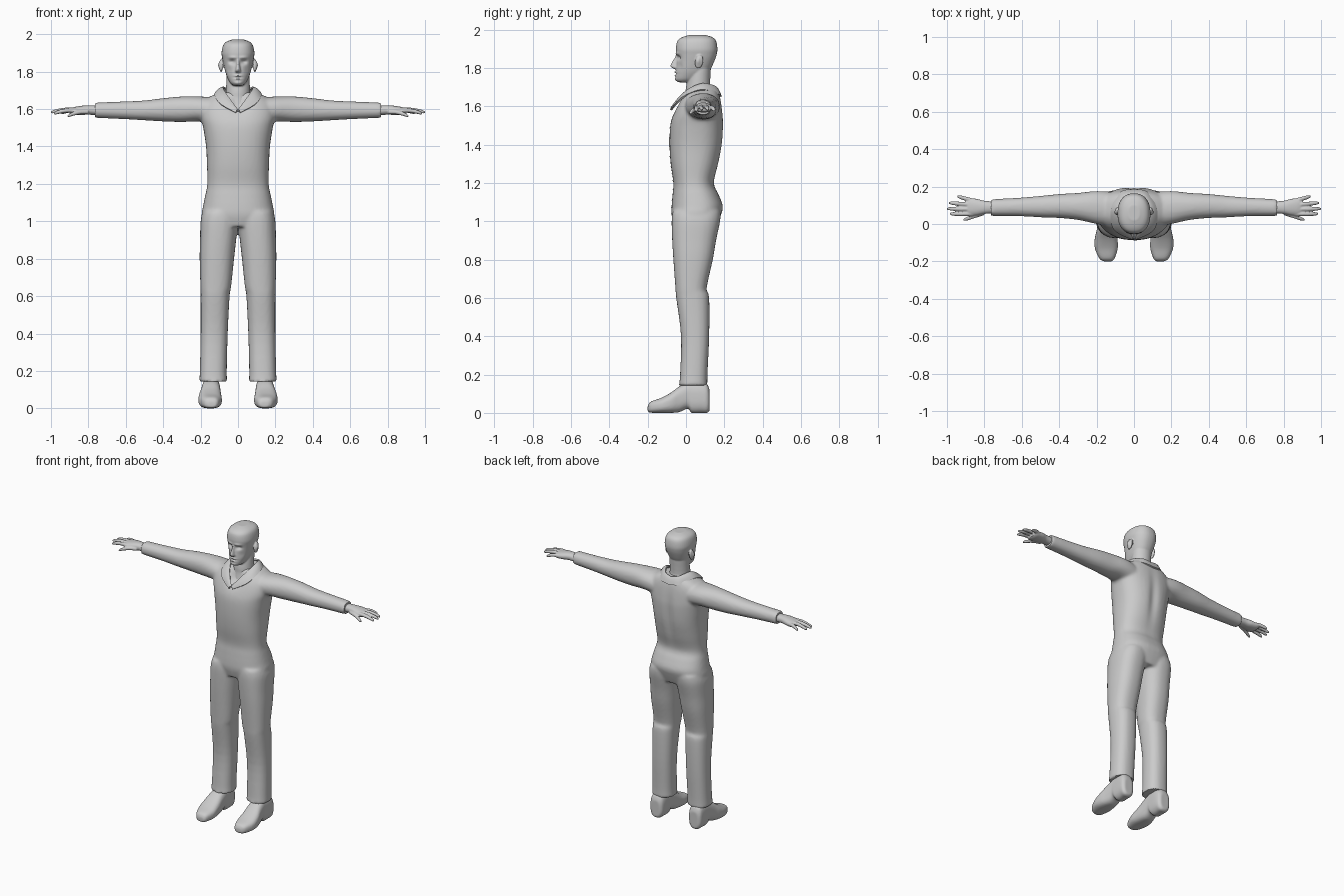
import bpy, bmesh
from math import cos, sin, pi, exp, copysign, radians
from mathutils import Vector, Matrix

default = bpy.data.objects.get("Cube")
if default:
    bpy.data.objects.remove(default, do_unlink=True)

grey = bpy.data.materials.new("plain grey")
grey.use_nodes = True
grey.diffuse_color = (0.6, 0.6, 0.6, 1)
grey.node_tree.nodes["Principled BSDF"].inputs["Base Color"].default_value = grey.diffuse_color

# Order in which (along, first, second) becomes x, y, z
UP = lambda t, a, b: (a, b, t)
SIDEWAYS = lambda t, a, b: (t, b, a)
FORWARD = lambda t, a, b: (a, t, b)


def smooth_path(rows, steps=4):
    """Catmull-Rom interpolation between neighbouring sections."""
    rows = [Vector(r) for r in rows]
    ends = [rows[0]] + rows + [rows[-1]]
    out = []
    for p, q, r, s in zip(ends, ends[1:], ends[2:], ends[3:]):
        for k in range(steps):
            u = k / steps
            out.append(q + (r - p) * u / 2 + (p - q * 2.5 + r * 2 - s / 2) * u * u
                       + ((q - r) * 3 + s - p) * u ** 3 / 2)
    return out + [rows[-1]]


def loft(bm, rows, axis, side=1, power=2.2, sides=40):
    """Closed skin over sections (along, a_min, a_max, b_min, b_max)."""
    rings = []
    for t, a0, a1, b0, b1 in smooth_path(rows):
        ring = []
        for i in range(sides):
            c, s = cos(2 * pi * i / sides), sin(2 * pi * i / sides)
            a = (a0 + a1) / 2 + (a1 - a0) / 2 * copysign(abs(c) ** (2 / power), c)
            b = (b0 + b1) / 2 + (b1 - b0) / 2 * copysign(abs(s) ** (2 / power), s)
            x, y, z = axis(t, a, b)
            ring.append(bm.verts.new((x * side, y, z)))
        rings.append(ring)
    faces = [bm.faces.new(rings[0]), bm.faces.new(rings[-1])]
    for low, high in zip(rings, rings[1:]):
        for i in range(sides):
            j = (i + 1) % sides
            faces.append(bm.faces.new((low[i], low[j], high[j], high[i])))
    bmesh.ops.recalc_face_normals(bm, faces=faces)


def ball(bm, centre, radii, tilt=0):
    place = Matrix.Translation(centre) @ Matrix.Rotation(tilt, 4, 'X') @ Matrix.Diagonal((*radii, 1))
    bmesh.ops.create_uvsphere(bm, u_segments=20, v_segments=12, radius=1, matrix=place)


def bake(obj, angle=40):
    bpy.ops.object.select_all(action='DESELECT')
    obj.select_set(True)
    bpy.context.view_layer.objects.active = obj
    for mod in list(obj.modifiers):
        bpy.ops.object.modifier_apply(modifier=mod.name)
    bpy.ops.object.shade_smooth_by_angle(angle=radians(angle))


def make(name, bm):
    mesh = bpy.data.meshes.new(name)
    bm.to_mesh(mesh)
    bm.free()
    obj = bpy.data.objects.new(name, mesh)
    bpy.context.collection.objects.link(obj)
    mesh.materials.append(grey)
    return obj


def fuse(name, bm, voxel, rounds):
    """Merge overlapping volumes into one smooth skin."""
    obj = make(name, bm)
    remesh = obj.modifiers.new("fuse", 'REMESH')
    remesh.mode = 'VOXEL'
    remesh.voxel_size = voxel
    relax = obj.modifiers.new("relax", 'SMOOTH')
    relax.iterations = rounds
    bake(obj)
    return obj


def sculpt(obj, strokes):
    """Push the skin softly around points, on both sides: (centre, radii, push)."""
    for centre, radii, push in strokes:
        for v in obj.data.vertices:
            p = Vector((abs(v.co.x), v.co.y, v.co.z))
            d = sum(((p[i] - centre[i]) / radii[i]) ** 2 for i in range(3))
            if d < 6:
                w = exp(-d)
                v.co += Vector((copysign(push[0], v.co.x), push[1], push[2])) * w


# Coverall: torso, sleeves and trouser legs
torso = [(.97, .17, -.06, .16), (1.03, .194, -.075, .182), (1.08, .187, -.075, .192),
         (1.14, .175, -.07, .17), (1.2, .164, -.066, .146), (1.3, .166, -.08, .17),
         (1.4, .171, -.086, .19), (1.5, .186, -.082, .196), (1.56, .2, -.066, .192),
         (1.62, .195, -.04, .184), (1.66, .16, -.015, .175), (1.69, .1, .01, .165)]
sleeve = [(.1, 1.51, 1.66, -.02, .17), (.2, 1.533, 1.667, 0, .176), (.3, 1.531, 1.667, .022, .166),
          (.4, 1.534, 1.658, .032, .16), (.5, 1.54, 1.646, .036, .15), (.62, 1.547, 1.64, .042, .14),
          (.765, 1.553, 1.635, .043, .132)]
trouser = [(.143, .058, .207, -.037, .112), (.2, .06, .204, -.031, .112), (.4, .055, .2, -.026, .121),
           (.6, .045, .2, -.051, .121), (.65, .037, .201, -.055, .108), (.8, .021, .205, -.066, .14),
           (.9, .01, .203, -.072, .157), (1, -.002, .2, -.075, .178), (1.05, 0, .188, -.07, .18)]
bm = bmesh.new()
loft(bm, [(z, -w, w, f, b) for z, w, f, b in torso], UP, power=2.4)
for side in (1, -1):
    loft(bm, sleeve, SIDEWAYS, side)
    loft(bm, trouser, UP, side, power=2.4)
coverall = fuse("coverall", bm, .009, 5)
sculpt(coverall, [((0, .2, 1.42), (.03, .06, .16), (0, -.012, 0)),
                  ((0, -.05, 1.64), (.05, .06, .05), (0, .025, -.01))])
bake(coverall)

# Head: neck, skull and ears
skull = [(1.725, .024, -.04, .03), (1.74, .042, -.053, .07), (1.77, .058, -.053, .11),
         (1.8, .068, -.052, .132), (1.84, .078, -.048, .15), (1.87, .084, -.05, .16),
         (1.9, .088, -.053, .164), (1.94, .08, -.045, .157), (1.96, .062, -.02, .138),
         (1.972, .03, .02, .1)]
neck = [(1.55, .07, -.03, .13), (1.65, .07, -.005, .14), (1.7, .064, 0, .126), (1.8, .062, .02, .13)]
nose = [(1.795, .015, -.062, -.02), (1.803, .016, -.078, -.02), (1.812, .014, -.082, -.02),
        (1.84, .009, -.068, -.02), (1.865, .008, -.054, -.02)]
bm = bmesh.new()
for part, power in ((skull, 2.3), (neck, 2), (nose, 2)):
    loft(bm, [(z, -w, w, f, b) for z, w, f, b in part], UP, power=power)
for side in (1, -1):
    ball(bm, (side * .09, .068, 1.832), (.01, .022, .036), radians(-12))
head = fuse("head", bm, .0045, 3)
sculpt(head, [((.032, -.05, 1.853), (.018, .04, .012), (0, .014, 0)),
              ((.03, -.05, 1.875), (.025, .03, .008), (0, -.006, 0)),
              ((.05, -.04, 1.805), (.018, .03, .022), (-.003, .008, 0)),
              ((0, -.055, 1.778), (.02, .02, .005), (0, -.008, 0)),
              ((0, -.055, 1.769), (.024, .02, .003), (0, .006, 0)),
              ((0, -.055, 1.761), (.018, .02, .005), (0, -.006, 0)),
              ((0, -.055, 1.738), (.02, .02, .01), (0, -.006, 0)),
              ((.1, .062, 1.835), (.012, .01, .018), (-.007, 0, 0))])
bake(head, 60)

# Collar: folded band that opens into a V at the front
inner = [(0, .158, 1.692), (.05, .145, 1.705), (.078, .085, 1.715), (.07, .02, 1.69), (.035, -.035, 1.64), (0, -.07, 1.59)]
outer = [(0, .182, 1.65), (.07, .168, 1.66), (.118, .085, 1.685), (.118, 0, 1.655), (.085, -.045, 1.62), (.012, -.078, 1.58)]
bm = bmesh.new()
grid = [[bm.verts.new(Vector(p).lerp(Vector(q), k / 4) + Vector((0, 0, .008 * sin(pi * k / 4))))
         for k in range(5)] for p, q in zip(smooth_path(inner), smooth_path(outer))]
for left, right in zip(grid, grid[1:]):
    for i in range(4):
        bm.faces.new((left[i], left[i + 1], right[i + 1], right[i]))
bmesh.ops.recalc_face_normals(bm, faces=bm.faces)
collar = make("collar", bm)
collar.modifiers.new("mirror", 'MIRROR')
solid = collar.modifiers.new("cloth", 'SOLIDIFY')
solid.thickness = .01
solid.offset = 0
bake(collar)

# Front placket, laid onto the coverall
bm = bmesh.new()
strip = [[bm.verts.new((x, -.3, 1 + .57 * i / 40)) for x in (-.003, .006, .015)] for i in range(41)]
for low, high in zip(strip, strip[1:]):
    for i in range(2):
        bm.faces.new((low[i], low[i + 1], high[i + 1], high[i]))
placket = make("placket", bm)
wrap = placket.modifiers.new("lay", 'SHRINKWRAP')
wrap.target = coverall
wrap.wrap_method = 'PROJECT'
wrap.use_project_y = True
wrap.use_positive_direction = True
wrap.offset = .002
bake(placket)

# Hands and shoes
palm = [(.74, 1.566, 1.618, .058, .12), (.8, 1.57, 1.62, .054, .124), (.84, 1.568, 1.617, .046, .134),
        (.88, 1.568, 1.61, .044, .138), (.9, 1.575, 1.602, .05, .132)]
# Each finger: root x, root y, tip x, tip y, root z, tip z
fingers = [(.86, .054, .985, .054, 1.592, 1.576), (.86, .078, 1, .082, 1.594, 1.582),
           (.86, .102, .99, .113, 1.594, 1.582), (.86, .124, .945, .148, 1.59, 1.578),
           (.8, .06, .912, .022, 1.585, 1.562)]
shoe = [(-.2, .12, .16, .008, .035), (-.185, .104, .185, .001, .058), (-.13, .087, .209, 0, .078),
        (-.08, .088, .21, 0, .105), (-.035, .092, .2, .004, .138), (.01, .095, .193, .022, .16),
        (.03, .095, .193, 0, .165), (.08, .095, .193, 0, .165), (.11, .1, .19, 0, .15),
        (.123, .115, .175, .012, .12)]
for side, word in ((1, "left"), (-1, "right")):
    bm = bmesh.new()
    loft(bm, palm, SIDEWAYS, side)
    for x0, y0, x1, y1, z0, z1 in fingers:
        rows = []
        for u, r in ((0, .012), (.4, .0115), (.75, .0105), (.93, .008), (1, .004)):
            x, y = x0 + (x1 - x0) * u, y0 + (y1 - y0) * u
            z = z0 + (z1 - z0) * u + .008 * sin(pi * u)
            rows.append((x, z - r, z + r, y - r, y + r))
        loft(bm, rows, SIDEWAYS, side, power=2, sides=16)
    fuse(word + "_hand", bm, .004, 2)
    bm = bmesh.new()
    loft(bm, shoe, FORWARD, side, power=2.7)
    fuse(word + "_shoe", bm, .006, 2)
